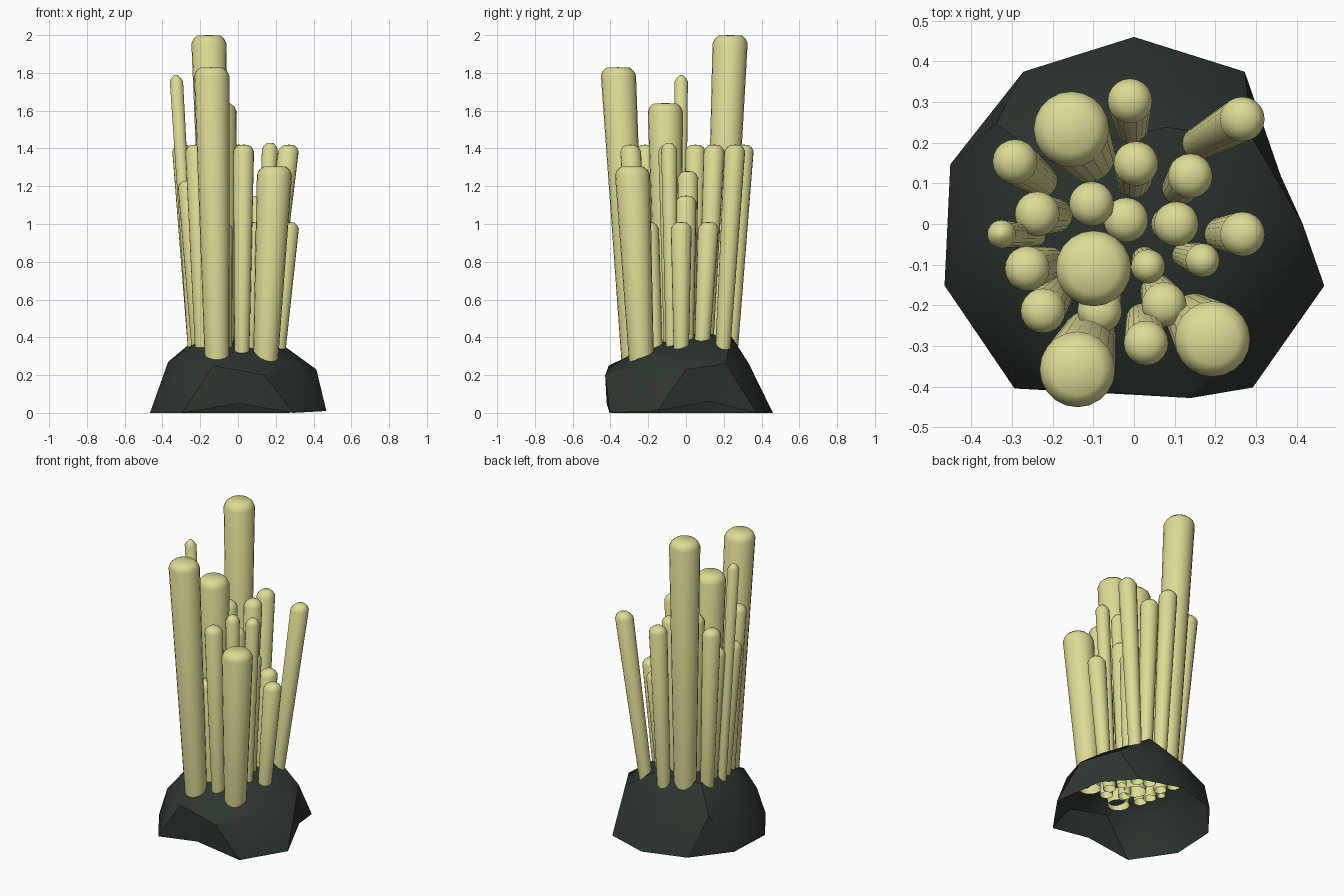
import bpy, bmesh, math

if "Cube" in bpy.data.objects:
    bpy.data.objects.remove(bpy.data.objects["Cube"])


def material(name, rgb):
    m = bpy.data.materials.new(name)
    m.diffuse_color = (*rgb, 1)
    m.use_nodes = True
    m.node_tree.nodes["Principled BSDF"].inputs["Base Color"].default_value = m.diffuse_color
    return m


def make_object(name, bm, mat, angle):
    bmesh.ops.recalc_face_normals(bm, faces=bm.faces)
    me = bpy.data.meshes.new(name)
    bm.to_mesh(me)
    bm.free()
    me.materials.append(mat)
    ob = bpy.data.objects.new(name, me)
    bpy.context.collection.objects.link(ob)
    bpy.ops.object.select_all(action='DESELECT')
    ob.select_set(True)
    bpy.context.view_layer.objects.active = ob
    bpy.ops.object.shade_smooth_by_angle(angle=math.radians(angle))
    return ob


tube_mat = material("pale_yellow", (0.72, 0.72, 0.31))
rock_mat = material("dark_green_rock", (0.027, 0.037, 0.029))

# Rock: open-bottomed dome, rings of (radius, height) at even angles
bm = bmesh.new()


def ring(start, step, pairs):
    out = []
    for i, (r, z) in enumerate(pairs):
        a = math.radians(start + i * step)
        out.append(bm.verts.new((r * math.cos(a), r * math.sin(a), z)))
    return out


rim = ring(18, 36, [(0.38, 0.06), (0.463, 0), (0.46, 0), (0.463, 0), (0.475, 0),
                    (0.49, 0), (0.50, 0), (0.42, 0.05), (0.497, 0), (0.492, 0.01)])
corner = ring(0, 72, [(0.415, 0.23), (0.36, 0.24), (0.42, 0.24), (0.42, 0.24), (0.45, 0.20)])
middle = ring(36, 72, [(0.36, 0.26), (0.35, 0.26), (0.37, 0.27), (0.43, 0.25), (0.40, 0.26)])
upper = ring(0, 72, [(0.25, 0.35), (0.25, 0.41), (0.28, 0.39), (0.27, 0.37), (0.28, 0.32)])
peak = bm.verts.new((0, 0, 0.42))
for i in range(5):
    j = (i + 1) % 5
    r0, r1, r2 = rim[2 * i], rim[2 * i + 1], rim[(2 * i + 2) % 10]
    for tri in ((corner[i], r0, middle[i]), (r0, r1, middle[i]),
                (middle[i], r1, corner[j]), (r1, r2, corner[j]),
                (corner[i], middle[i], upper[i]), (middle[i], corner[j], upper[j]),
                (upper[i], middle[i], upper[j]), (upper[i], upper[j], peak)):
        bm.faces.new(tri)
make_object("rock_base", bm, rock_mat, 30)

# Tubes: widening leaning shafts with open bottoms and domed tips
SIDES = 20
BASE_Z = 0.25


def tube(name, base, top, radius, height, flat):
    bm = bmesh.new()
    cap = 0.045 if radius > 0.08 else 0.035
    profile = [(BASE_Z, 0.7), (height - cap, 1.0), (height - cap * 0.45, (1 + flat) / 2 + 0.05),
               (height - 0.002, flat)]
    loops = []
    for z, k in profile:
        t = (z - BASE_Z) / (height - BASE_Z)
        cx, cy = (b + (e - b) * t for b, e in zip(base, top))
        loops.append([bm.verts.new((cx + radius * k * math.cos(2 * math.pi * i / SIDES),
                                    cy + radius * k * math.sin(2 * math.pi * i / SIDES), z))
                      for i in range(SIDES)])
    tip = bm.verts.new((*top, height))
    for a, b in zip(loops, loops[1:]):
        for i in range(SIDES):
            j = (i + 1) % SIDES
            bm.faces.new((a[i], a[j], b[j], b[i]))
    for i in range(SIDES):
        bm.faces.new((loops[-1][i], loops[-1][(i + 1) % SIDES], tip))
    make_object(name, bm, tube_mat, 60)


# Thick tubes: base x, y, top x, y, height
thick = [(-.11, .165, -.155, .235, 2.0), (-.11, -.275, -.14, -.36, 1.83),
         (-.085, -.09, -.10, -.11, 1.64), (.145, -.235, .195, -.285, 1.305)]
# Medium tubes
medium = [(-.005, .23, -.01, .305, 1.42), (.145, .19, .27, .26, 1.42),
          (0, .1, .005, .15, 1.42), (.105, .08, .14, .12, 1.01),
          (-.22, .1, -.295, .155, 1.42), (-.185, .02, -.24, .025, 1.23),
          (-.085, .04, -.105, .05, 1.42), (-.015, .01, -.02, .01, 1.28),
          (.08, 0, .105, 0, 1.15), (.205, -.025, .27, -.025, 1.01),
          (-.2, -.095, -.265, -.11, 1.23), (-.185, -.165, -.225, -.215, 1.42),
          (-.07, -.17, -.085, -.215, 1.01), (.02, -.23, .03, -.295, 1.42),
          (.055, -.16, .075, -.2, 1.01)]
# Thin tubes
thin = [(.12, -.075, .17, -.09, 1.43), (.025, -.085, .035, -.105, 1.42)]

for label, group, r, flat in (("thick", thick, .093, .66), ("medium", medium, .055, .5),
                              ("thin", thin, .042, .45)):
    for n, (bx, by, tx, ty, h) in enumerate(group, 1):
        tube(f"{label}_tube_{n}", (bx, by), (tx, ty), r, h, flat)
tube("pointed_tube", (-.235, -.03), (-.328, -.025), .035, 1.79, .25)
